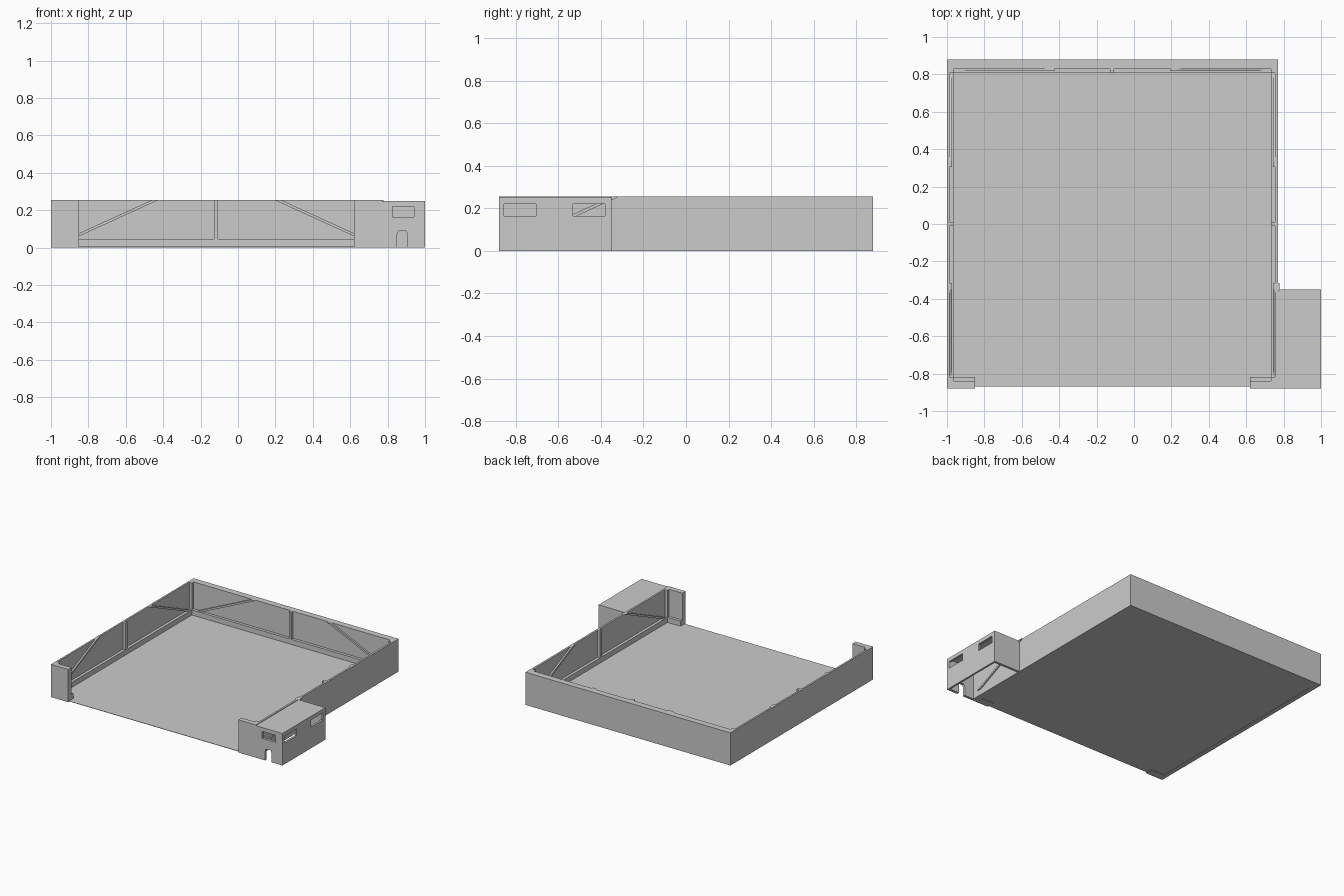
import bpy

if "Cube" in bpy.data.objects:
    bpy.data.objects.remove(bpy.data.objects["Cube"])

H = 0.255            # courtyard wall height
RAIL = 0.045         # height of the bottom rail
X0, X1, Y0, Y1 = -0.986, 0.755, -0.84, 0.83   # inner wall faces
D, BD = 0.022, 0.012  # rail/post depth, brace depth


def mesh_object(name, verts, faces):
    me = bpy.data.meshes.new(name)
    me.from_pydata(verts, [], faces)
    ob = bpy.data.objects.new(name, me)
    bpy.context.collection.objects.link(ob)
    return ob


def prism(name, profile, axis, a, b):
    """Extrude a 2D profile (other axis, z) along 'x' or 'y' from a to b."""
    area = sum(p[0] * q[1] - q[0] * p[1]
               for p, q in zip(profile, profile[1:] + profile[:1]))
    if (area > 0) != (axis == 'x'):
        profile = profile[::-1]
    n = len(profile)
    put = (lambda t, p: (t, p[0], p[1])) if axis == 'x' else (lambda t, p: (p[0], t, p[1]))
    a, b = min(a, b), max(a, b)
    verts = [put(a, p) for p in profile] + [put(b, p) for p in profile]
    faces = [tuple(range(n))[::-1], tuple(range(n, 2 * n))]
    faces += [(i, (i + 1) % n, (i + 1) % n + n, i + n) for i in range(n)]
    return mesh_object(name, verts, faces)


def box(name, x0, x1, y0, y1, z0, z1):
    return prism(name, [(y0, z0), (y1, z0), (y1, z1), (y0, z1)], 'x', x0, x1)


def cut(target, cutter):
    mod = target.modifiers.new("opening", 'BOOLEAN')
    mod.operation = 'DIFFERENCE'
    mod.solver = 'EXACT'
    mod.object = cutter
    cutter.hide_render = True
    cutter.hide_set(True)


def brace(name, axis, a, b, top, foot):
    """Diagonal bar rising from the rail at 'foot' to the wall top at 'top'."""
    s = 1 if foot > top else -1
    w = 0.035
    prism(name, [(top, H), (top - s * w, H), (foot - s * w, RAIL), (foot, RAIL)], axis, a, b)


# Floor
box("floor", -0.998, 0.768, -0.87, 0.875, 0.002, 0.005)

# Courtyard walls
box("left_wall", -1, X0, -0.88, 0.88, 0, H)
box("right_wall", X1, 0.77, -0.88, 0.88, 0, H)
box("back_wall", X0, X1, Y1, 0.88, 0, H)
box("front_wall_left", X0, -0.85, -0.88, Y0, 0, H)
box("front_wall_right", 0.62, X1, -0.88, Y0, 0, H)

# Bottom rails
box("left_rail", X0, X0 + D, Y0, Y1, 0, RAIL)
box("right_rail", X1 - D, X1, Y0, Y1, 0, RAIL)
box("back_rail", X0 + D, X1 - D, Y1 - D, Y1, 0, RAIL)
box("front_rail_left", X0 + D, -0.85, Y0, Y0 + D, 0, RAIL)
box("front_rail_right", 0.62, X1 - D, Y0, Y0 + D, 0, RAIL)

# Corner posts and middle posts
for sx, x in (("left", X0), ("right", X1 - D)):
    for sy, y in (("front", Y0), ("back", Y1 - D)):
        box(f"{sy}_{sx}_corner_post", x, x + D, y, y + D, RAIL, H)
    box(f"{sx}_middle_post", x, x + D, -0.011, 0.011, RAIL, H)
box("back_middle_post", -0.127, -0.107, Y1 - D, Y1, RAIL, H)

# Diagonal braces
brace("back_brace_left", 'y', Y1 - BD, Y1, -0.46, -0.95 + 0.03)
brace("back_brace_right", 'y', Y1 - BD, Y1, 0.23, 0.69)
for side, a, b in (("left", X0, X0 + BD), ("right", X1 - BD, X1),
                   ("annex", 0.77, 0.778)):
    brace(f"{side}_brace_front", 'x', a, b, -0.35, -0.81)
    if side != "annex":
        brace(f"{side}_brace_back", 'x', a, b, 0.34, 0.80)

# Annex: hollow, open underneath
AH = 0.25
annex_front = box("annex_front_wall", 0.77, 1, -0.88, -0.86, 0, AH)
annex_side = box("annex_side_wall", 0.985, 1, -0.86, -0.37, 0, AH)
box("annex_back_wall", 0.77, 1, -0.37, -0.35, 0, AH)
box("annex_roof", 0.77, 0.985, -0.86, -0.37, AH - 0.01, AH)

# Annex windows and doorway
cut(annex_front, box("front_window_cutter", 0.825, 0.94, -0.9, -0.84, 0.165, 0.22))
cut(annex_front, prism("door_cutter", [(0.85, -0.02), (0.905, -0.02), (0.905, 0.07),
                                       (0.9, 0.09), (0.858, 0.09), (0.85, 0.07)],
                       'y', -0.9, -0.84))
for i, y in enumerate((-0.855, -0.53)):
    cut(annex_side, box(f"side_window_cutter_{i}", 0.96, 1.02, y, y + 0.15, 0.165, 0.22))
